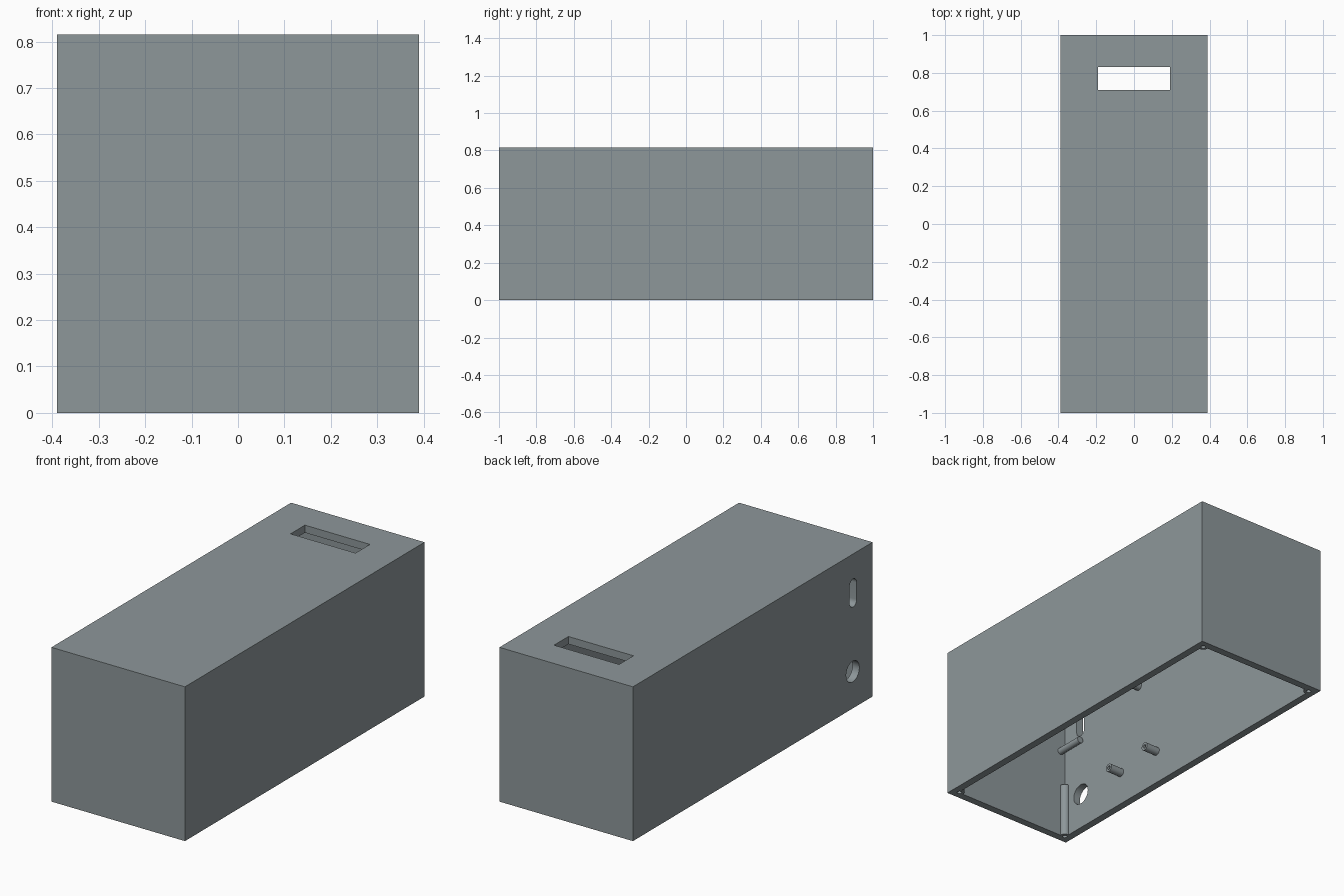
import bpy, math

if "Cube" in bpy.data.objects:
    bpy.data.objects.remove(bpy.data.objects["Cube"])

HX, HY, HZ, T = 0.39, 1.0, 0.815, 0.04   # half width, half length, height, wall

grey = bpy.data.materials.new("grey plastic")
grey.diffuse_color = (0.27, 0.31, 0.323, 1)
grey.use_nodes = True
grey.node_tree.nodes["Principled BSDF"].inputs["Base Color"].default_value = grey.diffuse_color


def box(name, x0, x1, y0, y1, z0, z1):
    bpy.ops.mesh.primitive_cube_add(size=1, location=((x0+x1)/2, (y0+y1)/2, (z0+z1)/2))
    ob = bpy.context.object
    ob.name = name
    ob.scale = (x1-x0, y1-y0, z1-z0)
    bpy.ops.object.transform_apply(location=True, rotation=True, scale=True)
    ob.data.materials.append(grey)
    return ob


def rod(name, start, axis, length, r, sides=24):
    """Cylinder running from start along +x, +y or +z."""
    centre = list(start)
    centre["xyz".index(axis)] += length / 2
    rot = {"x": (0, math.pi/2, 0), "y": (math.pi/2, 0, 0), "z": (0, 0, 0)}[axis]
    bpy.ops.mesh.primitive_cylinder_add(vertices=sides, radius=r, depth=length,
                                        location=centre, rotation=rot)
    ob = bpy.context.object
    ob.name = name
    bpy.ops.object.transform_apply(location=True, rotation=True, scale=True)
    ob.data.materials.append(grey)
    return ob


def combine(target, other, op):
    mod = target.modifiers.new(op, 'BOOLEAN')
    mod.operation, mod.object, mod.solver = op, other, 'EXACT'
    bpy.context.view_layer.objects.active = target
    bpy.ops.object.modifier_apply(modifier=mod.name)
    bpy.data.objects.remove(other, do_unlink=True)


def smooth(ob):
    bpy.ops.object.select_all(action='DESELECT')
    ob.select_set(True)
    bpy.context.view_layer.objects.active = ob
    bpy.ops.object.shade_smooth_by_angle(angle=math.radians(30))


# Housing: hollow case, open underneath
housing = box("housing", -HX, HX, -HY, HY, 0, HZ)
combine(housing, box("cavity", -HX+T, HX-T, -HY+T, HY-T, -0.1, HZ-T), 'DIFFERENCE')

# Corner screw posts with pilot holes
corners = [(sx*(HX-0.043), sy*(HY-0.043)) for sx in (-1, 1) for sy in (-1, 1)]
for x, y in corners:
    combine(housing, rod("post", (x, y, 0), "z", 0.29, 0.026), 'UNION')
for x, y in corners:
    combine(housing, rod("pilot", (x, y, -0.05), "z", 0.25, 0.012, 16), 'DIFFERENCE')

# Display window in the top
combine(housing, box("window", -0.19, 0.19, 0.71, 0.83, HZ-0.1, HZ+0.1), 'DIFFERENCE')

# Round socket hole and upright rounded slot in the left wall
combine(housing, rod("socket", (-HX-0.05, -0.835, 0.195), "x", 0.14, 0.055, 32), 'DIFFERENCE')
slot = box("slot", -HX-0.05, -HX+0.09, -0.867, -0.809, 0.564, 0.654)
for z in (0.564, 0.654):
    combine(slot, rod("slot_end", (-HX-0.05, -0.838, z), "x", 0.14, 0.029), 'UNION')
combine(housing, slot, 'DIFFERENCE')
smooth(housing)

# Board standoffs on the left inner wall, each with a screw hole
for i, (y, z) in enumerate([(-0.52, 0.18), (-0.24, 0.18), (-0.38, 0.62)]):
    peg = rod(f"standoff_{i+1}", (-HX+T-0.01, y, z), "x", 0.09, 0.022)
    combine(peg, rod("bore", (-HX+T+0.02, y, z), "x", 0.1, 0.01, 16), 'DIFFERENCE')
    smooth(peg)

# Support pin on the front inner wall below the slot
pin = rod("support_pin", (-0.322, -HY+T-0.01, 0.488), "y", 0.165, 0.018)
smooth(pin)
